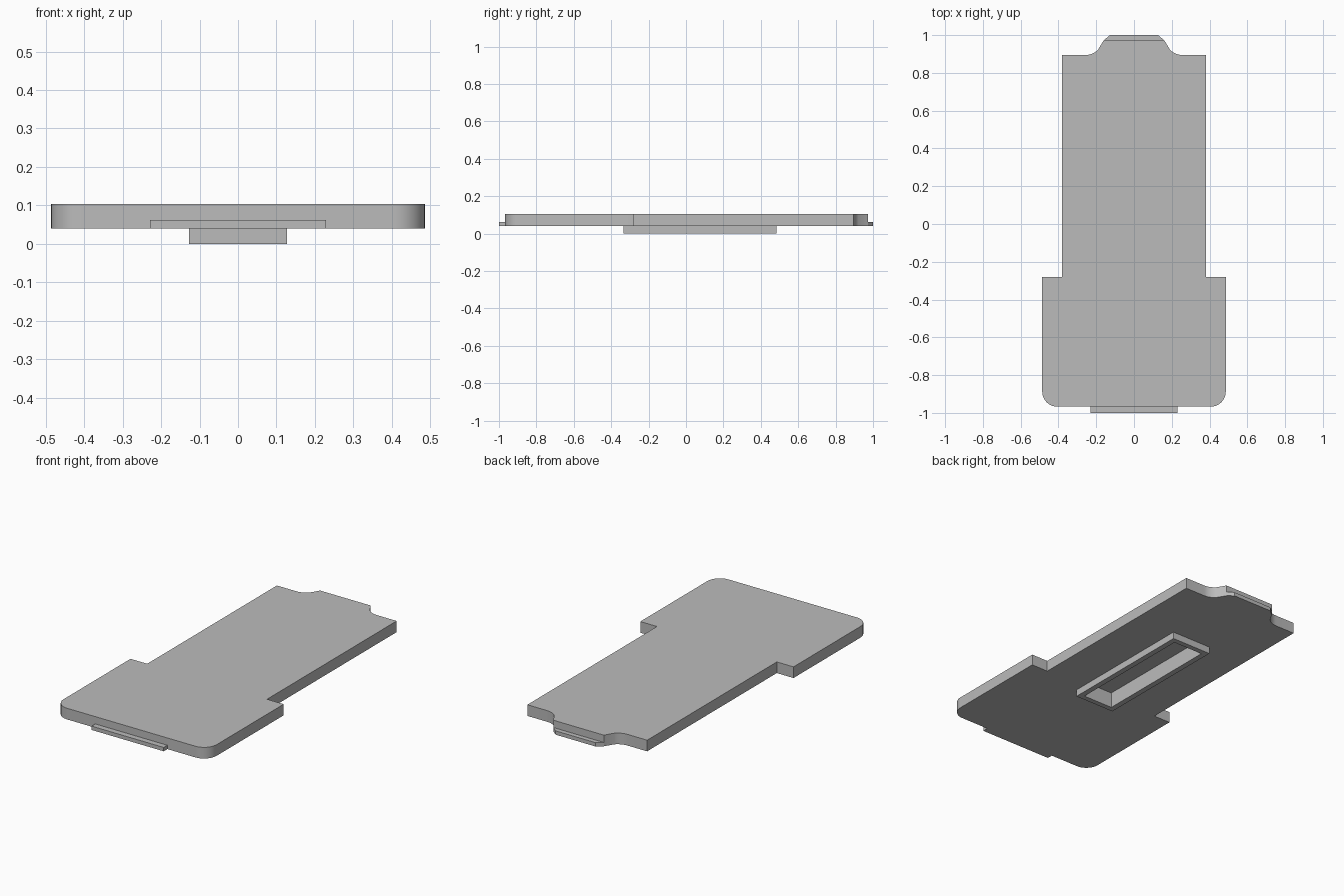
import bpy, bmesh, math

if "Cube" in bpy.data.objects:
    bpy.data.objects.remove(bpy.data.objects["Cube"])

grey = bpy.data.materials.new("mid_grey")
grey.use_nodes = True
colour = (0.5, 0.5, 0.5, 1)
grey.diffuse_color = colour
grey.node_tree.nodes["Principled BSDF"].inputs["Base Color"].default_value = colour


def slab(name, half, z0, z1):
    """Extrude a mirrored outline; half runs from front to back on the +x side."""
    outline = half + [(-x, y) for x, y in reversed(half)]
    bm = bmesh.new()
    face = bm.faces.new([bm.verts.new((x, y, z0)) for x, y in outline])
    top = bmesh.ops.extrude_face_region(bm, geom=[face])["geom"]
    bmesh.ops.translate(bm, vec=(0, 0, z1 - z0),
                        verts=[v for v in top if isinstance(v, bmesh.types.BMVert)])
    bmesh.ops.recalc_face_normals(bm, faces=bm.faces)
    mesh = bpy.data.meshes.new(name)
    bm.to_mesh(mesh)
    bm.free()
    mesh.materials.append(grey)
    ob = bpy.data.objects.new(name, mesh)
    bpy.context.collection.objects.link(ob)
    return ob


def box(name, x, y0, y1, z0, z1):
    return slab(name, [(x, y0), (x, y1)], z0, z1)


def arc(cx, cy, r, a0, a1, steps):
    angles = [math.radians(a0 + (a1 - a0) * i / steps) for i in range(steps + 1)]
    return [(cx + r * math.cos(a), cy + r * math.sin(a)) for a in angles]


BASE, TOP, LIP = 0.04, 0.104, 0.062

# Main plate: rounded wide front, narrow body, filleted nose at the back
plate = slab("plate",
             arc(0.406, -0.887, 0.08, -90, 0, 10)
             + [(0.486, -0.28), (0.38, -0.28), (0.38, 0.895)]
             + arc(0.255, 0.985, 0.09, -90, -135, 6)
             + [(0.16, 0.973)], BASE, TOP)

# Thin locating lips at both ends
box("front_lip", 0.229, -1.0, -0.967, BASE, LIP)
slab("back_lip", [(0.16, 0.973), (0.127, 1.0)], BASE, LIP)

# Raised rectangular rim underneath, with a recess reaching into the plate
rim = box("underside_rim", 0.127, -0.335, 0.485, 0, BASE)
cutter = box("recess_cutter", 0.095, -0.305, 0.455, -0.02, 0.09)
cutter.hide_render = True
cutter.display_type = 'WIRE'
for ob in (plate, rim):
    mod = ob.modifiers.new("recess", 'BOOLEAN')
    mod.operation = 'DIFFERENCE'
    mod.solver = 'EXACT'
    mod.object = cutter

# Smooth the rounded corners, keep the other edges crisp
bpy.ops.object.select_all(action='DESELECT')
plate.select_set(True)
bpy.context.view_layer.objects.active = plate
bpy.ops.object.shade_smooth_by_angle(angle=math.radians(30))
